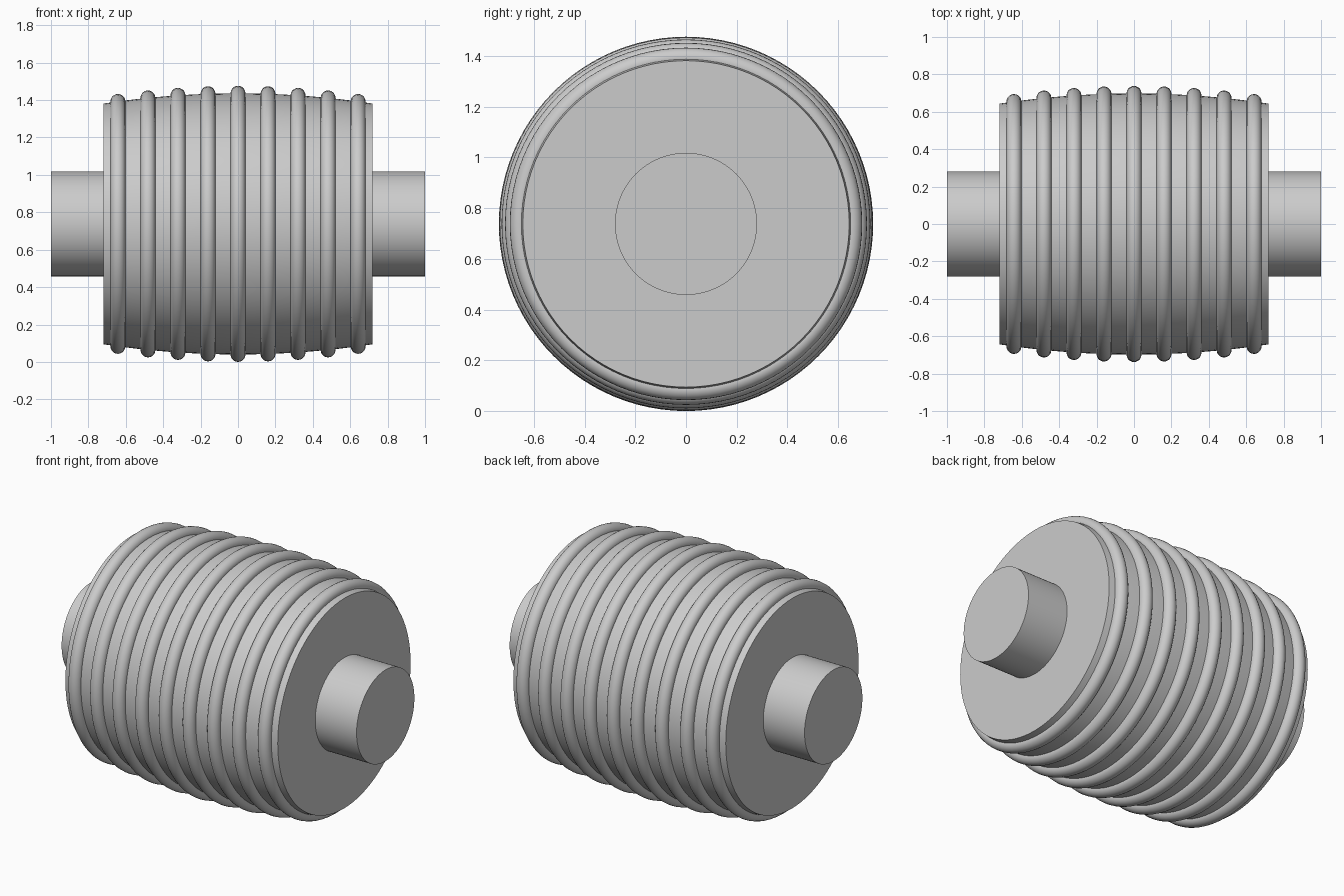
import bpy
import bmesh
from math import pi, cos, sin
from mathutils import Matrix

if "Cube" in bpy.data.objects:
    bpy.data.objects.remove(bpy.data.objects["Cube"], do_unlink=True)

AXIS_Z = 0.738
HALF_BODY = 0.72
SEGMENTS = 96

gray = bpy.data.materials.new("light_gray")
gray.use_nodes = True
color = (0.6, 0.6, 0.6, 1)
gray.diffuse_color = color
gray.node_tree.nodes["Principled BSDF"].inputs["Base Color"].default_value = color


def barrel_radius(x):
    """Radius of the crowned drum at a distance x from its middle."""
    return 0.698 - 0.105 * x * x


def finish(obj):
    obj.data.materials.append(gray)
    bpy.ops.object.select_all(action="DESELECT")
    obj.select_set(True)
    bpy.context.view_layer.objects.active = obj
    bpy.ops.object.shade_smooth_by_angle(angle=pi / 6)


def lathe(name, profile):
    """Spin (x, radius) points around the x axis and cap both ends."""
    bm = bmesh.new()
    rings = []
    for x, r in profile:
        rings.append([bm.verts.new((x, r * cos(2 * pi * i / SEGMENTS), r * sin(2 * pi * i / SEGMENTS)))
                      for i in range(SEGMENTS)])
    for a, b in zip(rings, rings[1:]):
        for i in range(SEGMENTS):
            j = (i + 1) % SEGMENTS
            bm.faces.new((a[i], a[j], b[j], b[i]))
    bm.faces.new(rings[0])
    bm.faces.new(rings[-1])
    bmesh.ops.recalc_face_normals(bm, faces=bm.faces)
    mesh = bpy.data.meshes.new(name)
    bm.to_mesh(mesh)
    bm.free()
    obj = bpy.data.objects.new(name, mesh)
    obj.location.z = AXIS_Z
    bpy.context.collection.objects.link(obj)
    finish(obj)


# Crowned drum
steps = 24
stations = [HALF_BODY * (2 * i / steps - 1) for i in range(steps + 1)]
lathe("drum", [(x, barrel_radius(x)) for x in stations])

# Axle stubs on both ends
for side, name in ((1, "left_axle"), (-1, "right_axle")):
    lathe(name, [(side * HALF_BODY, 0.28), (side, 0.28)])

# Nine round ribs that follow the crown
for k in range(-4, 5):
    x = k * 0.1605
    bpy.ops.mesh.primitive_torus_add(
        major_radius=barrel_radius(x), minor_radius=0.04,
        major_segments=SEGMENTS, minor_segments=20)
    rib = bpy.context.object
    rib.name = f"rib_{k + 5}"
    rib.data.transform(Matrix.Rotation(pi / 2, 4, "Y"))
    rib.location = (x, 0, AXIS_Z)
    finish(rib)
